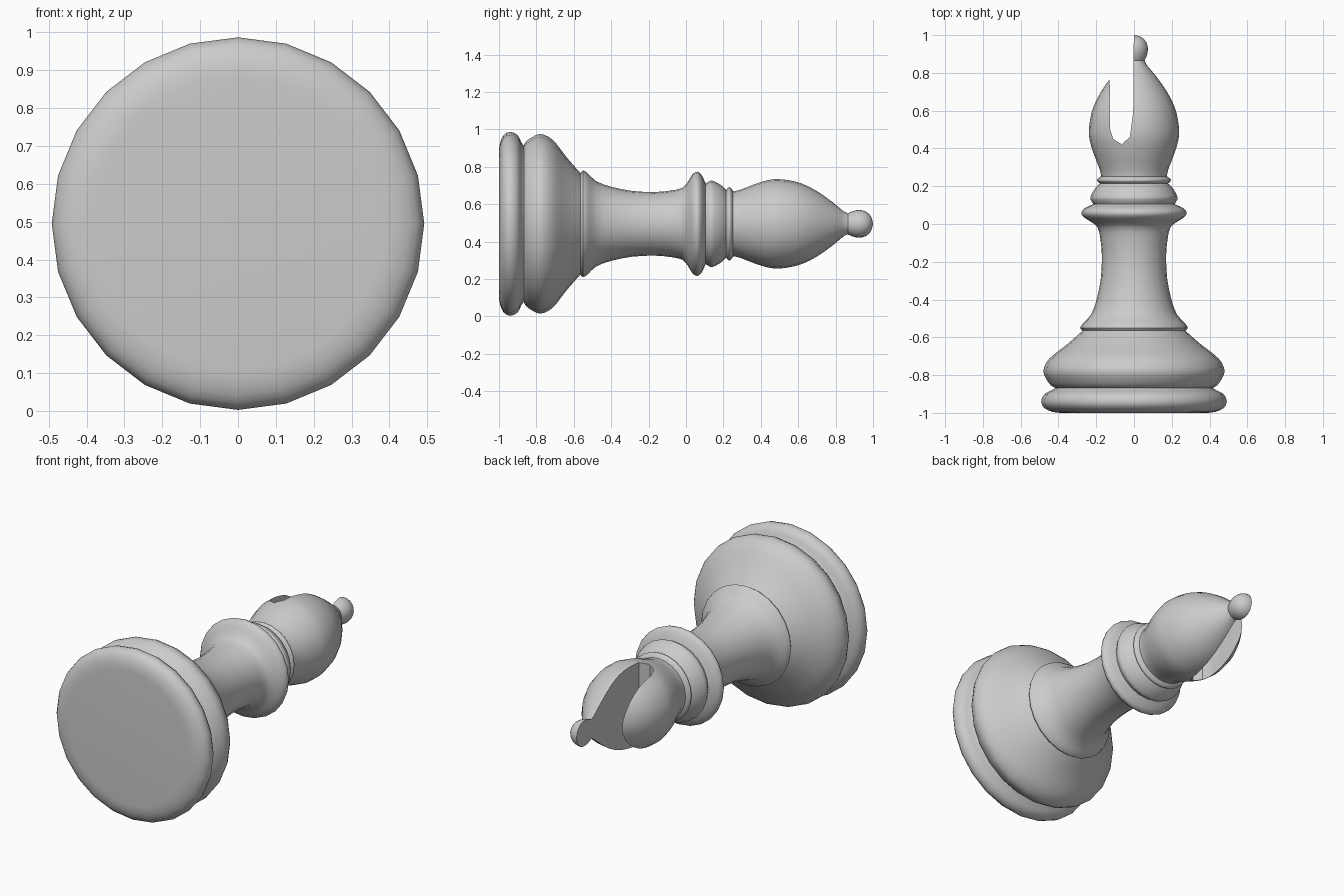
import bpy, bmesh, math
from mathutils import Vector

if "Cube" in bpy.data.objects:
    bpy.data.objects.remove(bpy.data.objects["Cube"])

SIDES, AXIS_Z = 24, 0.495

# Turned outline, split at crisp creases: (radius, position along y)
SECTIONS = [
    [(0.385, -1.0), (0.43, -0.995), (0.474, -0.975), (0.492, -0.94), (0.474, -0.90), (0.435, -0.88), (0.418, -0.867)],
    [(0.418, -0.867), (0.44, -0.855), (0.465, -0.82), (0.48, -0.78), (0.465, -0.735), (0.43, -0.695), (0.36, -0.642),
     (0.30, -0.59), (0.272, -0.565)],
    [(0.272, -0.565), (0.285, -0.55), (0.27, -0.525), (0.228, -0.48), (0.198, -0.40), (0.176, -0.29), (0.17, -0.17),
     (0.178, -0.08), (0.192, -0.02), (0.225, 0.01), (0.265, 0.035), (0.279, 0.06), (0.262, 0.083), (0.215, 0.105)],
    [(0.215, 0.105), (0.23, 0.13), (0.228, 0.15), (0.205, 0.19), (0.18, 0.215)],
    [(0.18, 0.215), (0.194, 0.226), (0.194, 0.238), (0.174, 0.252)],
    [(0.174, 0.252), (0.182, 0.29), (0.213, 0.37), (0.234, 0.44), (0.239, 0.49), (0.233, 0.55), (0.215, 0.62),
     (0.175, 0.70), (0.115, 0.785), (0.07, 0.838), (0.056, 0.865)],
    [(0.056, 0.865), (0.067, 0.89), (0.074, 0.925), (0.065, 0.963), (0.038, 0.99), (0.0, 1.0)],
]


def smooth(pts, n=2):
    """Catmull-Rom refinement of a section."""
    p = [Vector(q) for q in pts]
    p = [p[0]] + p + [p[-1]]
    out = []
    for a, b, c, d in zip(p, p[1:], p[2:], p[3:]):
        for i in range(n):
            t = i / n
            out.append(0.5 * (2*b + (c - a)*t + (2*a - 5*b + 4*c - d)*t*t + (3*b - a - 3*c + d)*t**3))
    return out


def make_object(name, bm):
    bmesh.ops.recalc_face_normals(bm, faces=bm.faces)
    mesh = bpy.data.meshes.new(name)
    bm.to_mesh(mesh)
    bm.free()
    ob = bpy.data.objects.new(name, mesh)
    bpy.context.collection.objects.link(ob)
    return ob


# Turned body lying along y
bm = bmesh.new()
rings = []
for r, y in [q for s in SECTIONS for q in smooth(s)]:
    rings.append([bm.verts.new((r * math.sin(math.tau * i / SIDES), y,
                                AXIS_Z + r * math.cos(math.tau * i / SIDES))) for i in range(SIDES)])
tip = bm.verts.new((0, 1.0, AXIS_Z))
for a, b in zip(rings, rings[1:]):
    for i in range(SIDES):
        j = (i + 1) % SIDES
        bm.faces.new((a[i], a[j], b[j], b[i]))
for i in range(SIDES):
    bm.faces.new((rings[-1][i], rings[-1][(i + 1) % SIDES], tip))
bm.faces.new(rings[0])
body = make_object("bishop_body", bm)

# Slot cut straight through the head, with a rounded floor
slot = [(-0.132, 1.1), (-0.126, 0.5), (-0.11, 0.45), (-0.065, 0.422), (-0.022, 0.46), (-0.006, 0.58), (-0.002, 0.65), (-0.001, 1.1)]
bm = bmesh.new()
face = bm.faces.new([bm.verts.new((x, y, 0.1)) for x, y in slot])
ext = bmesh.ops.extrude_face_region(bm, geom=[face])
bmesh.ops.translate(bm, vec=(0, 0, 0.8), verts=[v for v in ext["geom"] if isinstance(v, bmesh.types.BMVert)])
cutter = make_object("slot_cutter", bm)

mod = body.modifiers.new("slot", "BOOLEAN")
mod.operation, mod.object, mod.solver = "DIFFERENCE", cutter, "EXACT"
bpy.context.view_layer.objects.active = body
body.select_set(True)
bpy.ops.object.modifier_apply(modifier="slot")
bpy.data.objects.remove(cutter)
bpy.ops.object.shade_smooth_by_angle(angle=math.radians(40))
